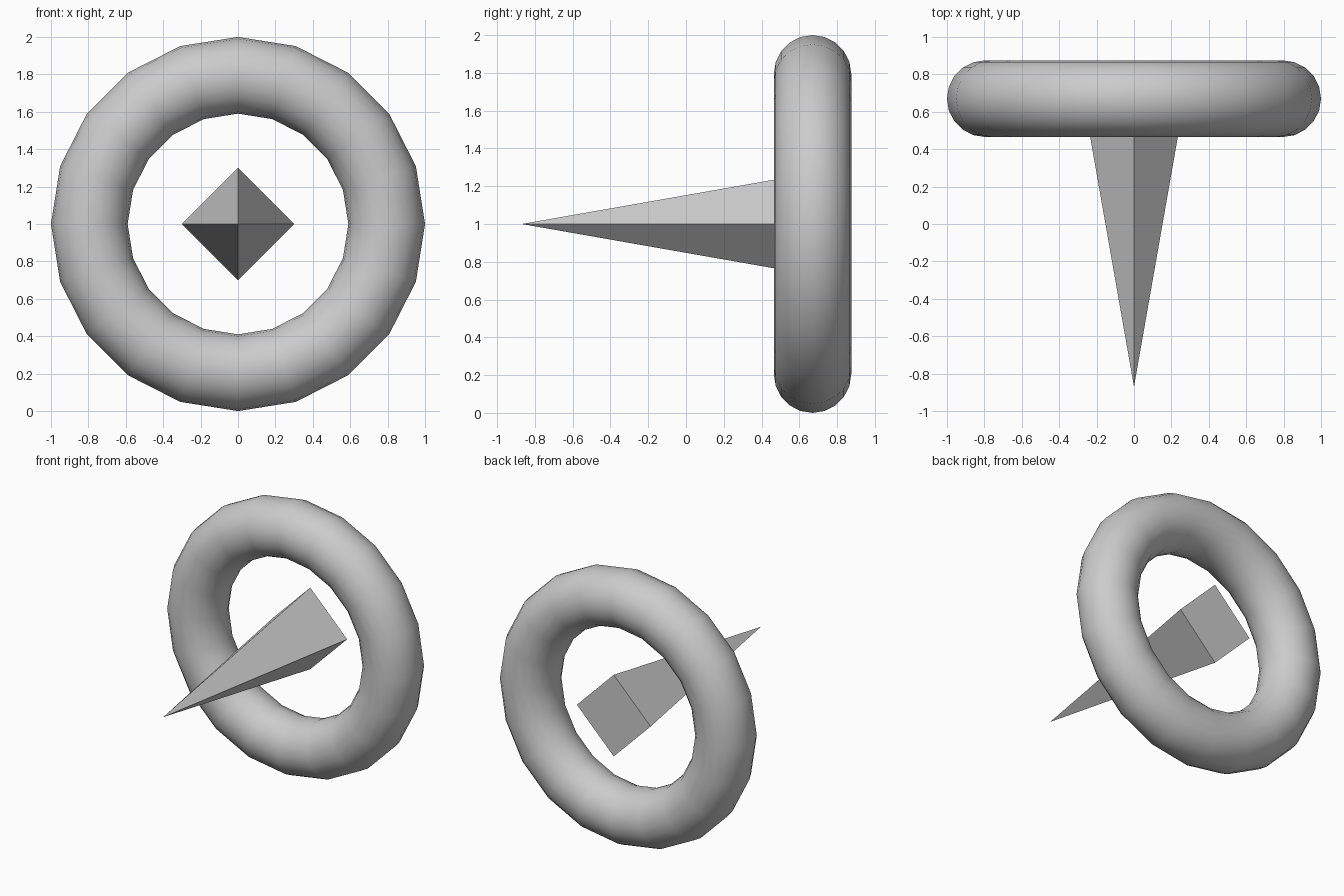
import bpy
from math import radians

if "Cube" in bpy.data.objects:
    bpy.data.objects.remove(bpy.data.objects["Cube"])

# ring: 20-sided hoop facing the front
bpy.ops.mesh.primitive_torus_add(major_segments=20, minor_segments=20,
                                 major_radius=0.795, minor_radius=0.205,
                                 location=(0, 0.67, 1), rotation=(radians(90), 0, 0))
ring = bpy.context.object
ring.name = "ring"
bpy.ops.object.shade_smooth()

# spike: four-sided pyramid pointing forward through the ring
bpy.ops.mesh.primitive_cone_add(vertices=4, radius1=0.30, radius2=0, depth=1.71,
                                location=(0, -0.015, 1), rotation=(radians(90), 0, 0))
spike = bpy.context.object
spike.name = "spike"
